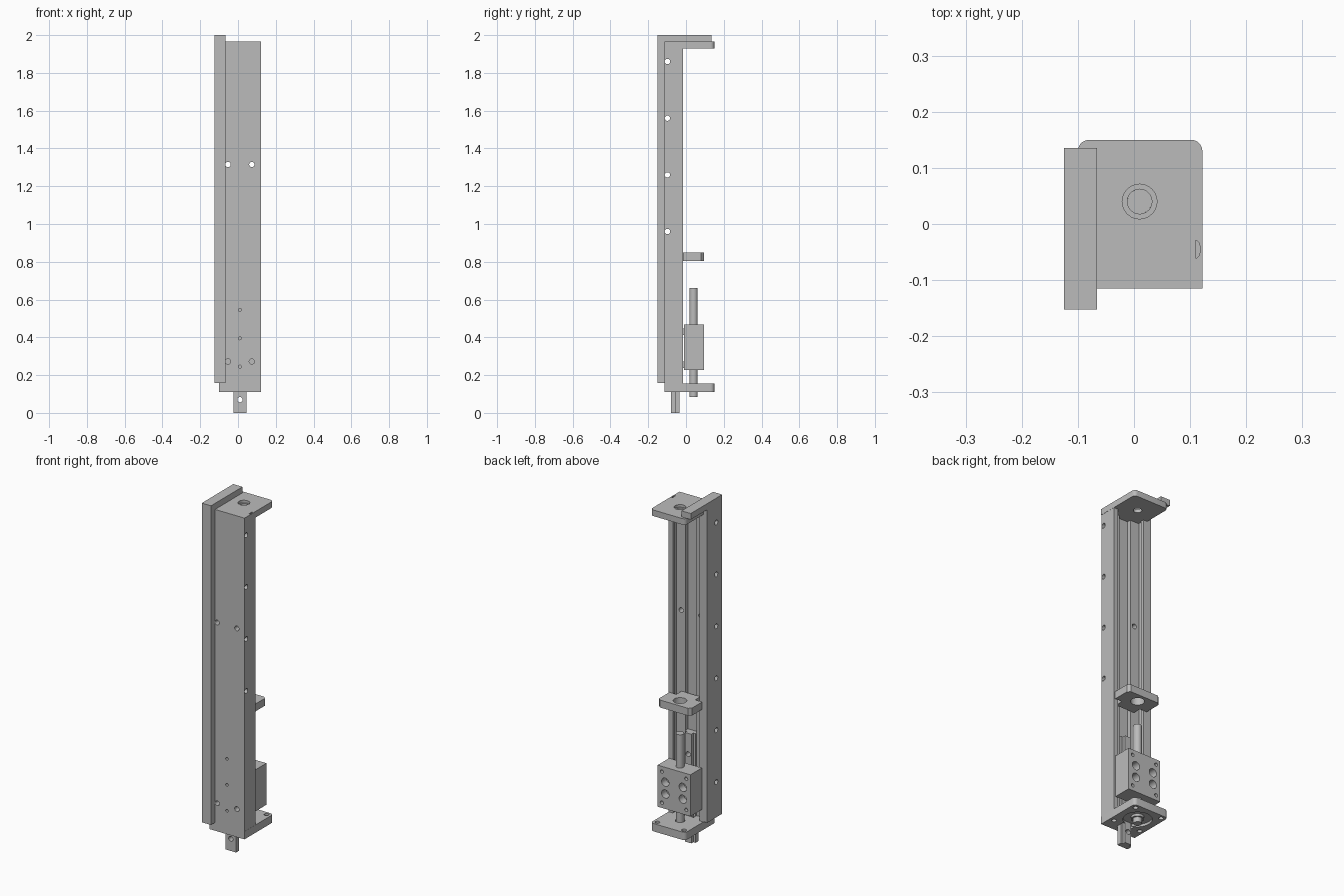
import bpy, bmesh, math
from mathutils import Matrix, Vector

if "Cube" in bpy.data.objects:
    bpy.data.objects.remove(bpy.data.objects["Cube"])

grey = bpy.data.materials.new("machined_grey")
grey.use_nodes = True
grey.diffuse_color = (0.5, 0.5, 0.5, 1)
grey.node_tree.nodes["Principled BSDF"].inputs["Base Color"].default_value = (0.5, 0.5, 0.5, 1)

CX, ROD_Y = 0.01, 0.04          # shared centre line of the moving parts
LEFT, RIGHT = -0.10, 0.122
FRONT, BACK = -0.115, -0.015


def finish(name, bm):
    bmesh.ops.recalc_face_normals(bm, faces=bm.faces)
    mesh = bpy.data.meshes.new(name)
    bm.to_mesh(mesh)
    bm.free()
    obj = bpy.data.objects.new(name, mesh)
    bpy.context.collection.objects.link(obj)
    mesh.materials.append(grey)
    return obj


def prism(name, outline, z0, z1):
    """Extrude an xy outline from z0 to z1."""
    bm = bmesh.new()
    face = bm.faces.new([bm.verts.new((x, y, z0)) for x, y in outline])
    top = bmesh.ops.extrude_face_region(bm, geom=[face])["geom"]
    bmesh.ops.translate(bm, vec=(0, 0, z1 - z0),
                        verts=[v for v in top if isinstance(v, bmesh.types.BMVert)])
    return finish(name, bm)


def box(name, x0, x1, y0, y1, z0, z1):
    return prism(name, [(x0, y0), (x1, y0), (x1, y1), (x0, y1)], z0, z1)


def cylinder(name, start, axis, length, radius, sides=32):
    bm = bmesh.new()
    turn = Vector((0, 0, 1)).rotation_difference(Vector(axis)).to_matrix().to_4x4()
    place = Matrix.Translation(start) @ turn @ Matrix.Translation((0, 0, length / 2))
    bmesh.ops.create_cone(bm, cap_ends=True, segments=sides, radius1=radius,
                          radius2=radius, depth=length, matrix=place)
    return finish(name, bm)


def cut(obj, cutters):
    for c in cutters:
        mod = obj.modifiers.new("cut", "BOOLEAN")
        mod.operation, mod.solver, mod.object = "DIFFERENCE", "EXACT", c
        bpy.context.view_layer.objects.active = obj
        bpy.ops.object.modifier_apply(modifier=mod.name)
        bpy.data.objects.remove(c)


def bore(start, axis, length, radius, sides=24):
    return cylinder("bore", start, axis, length, radius, sides)


def rounded_plate(name, x0, x1, y0, y1, z0, z1, r, steps=5):
    """Plate whose two back corners are rounded (one step gives a chamfer)."""
    pts = [(x0, y0), (x1, y0)]
    for cx, start in ((x1 - r, 0), (x0 + r, math.pi / 2)):
        for i in range(steps + 1):
            a = start + i * math.pi / 2 / steps
            pts.append((cx + r * math.cos(a), y1 - r + r * math.sin(a)))
    return prism(name, pts, z0, z1)


X, Y, Z = (1, 0, 0), (0, 1, 0), (0, 0, 1)
side_heights = [0.36 + 0.3 * i for i in range(6)]

# Channel with a thick floor, a central groove and thin lips
half = [(0.111, FRONT), (0.111, BACK), (0.085, BACK), (0.085, -0.035),
        (0.092, -0.035), (0.092, -0.06), (0.036, -0.06), (0.036, -0.082)]
outline = [(CX + x, y) for x, y in half] + [(CX - x, y) for x, y in reversed(half)]
channel = prism("channel", outline, 0.155, 1.93)
cut(channel, [bore((-0.2, -0.098, z), X, 0.4, 0.014) for z in side_heights[2:]])
cut(channel, [bore((CX + s * 0.063, -0.13, z), Y, 0.09, 0.014)
              for s in (-1, 1) for z in (0.272, 1.315)])
cut(channel, [bore((CX, -0.13, z), Y, 0.06, 0.008) for z in (0.245, 0.395, 0.545)])

# Angle cover along the edge, with an arm over the top
cover = prism("angle_cover", [(-0.125, -0.152), (-0.066, -0.152), (-0.066, FRONT),
                              (LEFT, FRONT), (LEFT, BACK), (-0.125, BACK)], 0.157, 1.965)
cut(cover, [bore((-0.2, -0.098, z), X, 0.2, 0.014) for z in side_heights])
box("cover_arm", -0.125, -0.066, -0.152, 0.135, 1.965, 2.0)

# Top plate with a stepped bore and a small half-round notch
top = rounded_plate("top_plate", LEFT, RIGHT, FRONT, 0.15, 1.93, 1.965, 0.02)
notch = [(0.110 + 0.008 * math.cos(a), -0.045 + 0.016 * math.sin(a))
         for a in [math.pi * (i / 8 - 0.5) for i in range(9)]]
cut(top, [bore((CX, ROD_Y, 1.9), Z, 0.1, 0.022),
          bore((CX, ROD_Y, 1.95), Z, 0.1, 0.031),
          prism("notch", notch, 1.95, 1.99)])

# Bottom plate with rod bore, recess underneath and corner holes
bottom = rounded_plate("bottom_plate", LEFT, RIGHT, FRONT, 0.15, 0.11, 0.155, 0.02)
cut(bottom, [bore((CX, ROD_Y, 0.09), Z, 0.1, 0.034),
             bore((CX, ROD_Y, 0.09), Z, 0.035, 0.075, 40),
             box("slot", CX - 0.036, CX + 0.036, -0.082, -0.032, 0.1, 0.17)])
cut(bottom, [bore((CX + sx * 0.085, ROD_Y + sy * 0.085, 0.09), Z, 0.1, 0.013)
             for sx in (-1, 1) for sy in (-1, 1)])
bush = cylinder("rod_bush", (CX, ROD_Y, 0.112), Z, 0.043, 0.034)
cut(bush, [bore((CX, ROD_Y, 0.1), Z, 0.1, 0.025, 32)])

# Middle bracket ring
bracket = rounded_plate("middle_bracket", -0.095, 0.115, BACK + 0.003, 0.095,
                        0.805, 0.848, 0.015, 1)
cut(bracket, [bore((CX, ROD_Y, 0.78), Z, 0.1, 0.036)])
box("bracket_foot", CX - 0.06, CX + 0.06, -0.06, BACK + 0.003, 0.805, 0.848)

# Carriage block on the rod, with mounting holes on its back face
block = box("carriage_block", -0.095, 0.115, -0.01, 0.095, 0.228, 0.468)
cut(block, [bore((CX + sx * 0.056, 0.05, 0.348 + sz * 0.034), Y, 0.1, 0.024)
            for sx in (-1, 1) for sz in (-1, 1)])
cut(block, [bore((CX + sx * 0.078, 0.06, 0.348 + sz * 0.09), Y, 0.1, 0.01, 16)
            for sx in (-1, 1) for sz in (-1, 1)])
for z in (0.255, 0.43):
    box("carriage_pad", CX - 0.08, CX + 0.08, -0.016, -0.009, z - 0.018, z + 0.018)
cylinder("guide_rod", (CX, ROD_Y, 0.085), Z, 0.575, 0.022)

# Stepped sliding bar that hangs out below
bar = prism("sliding_bar", [(CX - 0.034, -0.08), (CX + 0.034, -0.08), (CX + 0.034, -0.052),
                            (CX + 0.02, -0.052), (CX + 0.02, -0.034), (CX - 0.02, -0.034),
                            (CX - 0.02, -0.052), (CX - 0.034, -0.052)], 0.0, 0.63)
cut(bar, [bore((CX, -0.1, z), Y, 0.1, 0.014) for z in (0.07, 0.51)])

# Keep flat faces crisp and round walls smooth
bpy.ops.object.select_all(action="DESELECT")
for obj in bpy.context.collection.objects:
    if obj.type == "MESH" and grey.name in obj.data.materials:
        obj.select_set(True)
        bpy.context.view_layer.objects.active = obj
bpy.ops.object.shade_smooth_by_angle(angle=math.radians(30))
